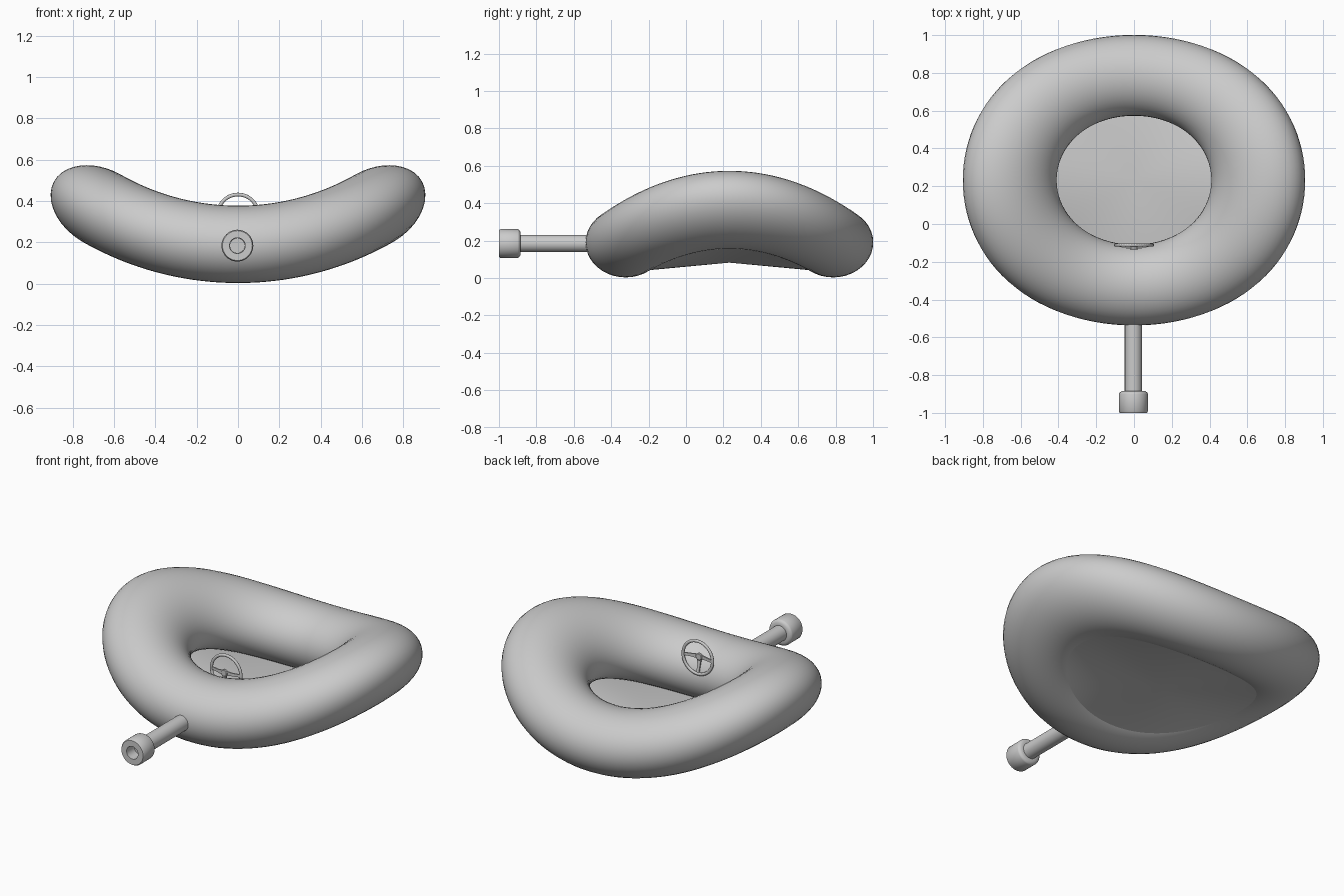
import bpy, bmesh
from math import sin, cos, pi, radians
from mathutils import Vector, Matrix

cube = bpy.data.objects.get("Cube")
if cube:
    bpy.data.objects.remove(cube)

grey = bpy.data.materials.new("light_grey")
grey.use_nodes = True
COLOR = (0.6, 0.6, 0.6, 1)
grey.diffuse_color = COLOR
grey.node_tree.nodes["Principled BSDF"].inputs["Base Color"].default_value = COLOR

CENTRE_Y, MID_Z = 0.232, 0.19      # ring centre
BEND = 1.33                        # bend radius at the tube's mid height
STRETCH = 1.24                     # ring is wider than long
RING, TUBE_W, TUBE_H = 0.555, 0.214, 0.187


def finish(bm, name, angle=40):
    bmesh.ops.recalc_face_normals(bm, faces=bm.faces)
    mesh = bpy.data.meshes.new(name)
    bm.to_mesh(mesh)
    bm.free()
    mesh.materials.append(grey)
    obj = bpy.data.objects.new(name, mesh)
    bpy.context.collection.objects.link(obj)
    bpy.ops.object.select_all(action='DESELECT')
    obj.select_set(True)
    bpy.context.view_layer.objects.active = obj
    bpy.ops.object.shade_smooth_by_angle(angle=radians(angle))
    return obj


def bent(radius, height, t):
    """Point of the flat oval ring, curled upwards at both sides."""
    a = radius * STRETCH * cos(t) / BEND
    rho = BEND - height
    return Vector((rho * sin(a), CENTRE_Y + radius * sin(t),
                   MID_Z + BEND - rho * cos(a)))


def loft(bm, loops, closed=False):
    """Bridge rows of points, each row a closed loop."""
    rows = [[bm.verts.new(p) for p in loop] for loop in loops]
    n = len(rows[0])
    for i in range(len(rows) if closed else len(rows) - 1):
        a, b = rows[i], rows[(i + 1) % len(rows)]
        for j in range(n):
            k = (j + 1) % n
            bm.faces.new((a[j], a[k], b[k], b[j]))
    return rows


def lathe_y(name, profile, x, z, segments=40):
    """Turn (y, radius) points about a front-to-back axis; cap both ends."""
    bm = bmesh.new()
    turns = [2 * pi * i / segments for i in range(segments)]
    rows = loft(bm, [[(x + r * cos(t), y, z + r * sin(t)) for t in turns]
                     for y, r in profile])
    bm.faces.new(rows[0])
    bm.faces.new(rows[-1])
    return finish(bm, name, 35)


# Inflated ring
bm = bmesh.new()
N, M = 112, 40
loft(bm, [[bent(RING + TUBE_W * cos(2 * pi * j / M), TUBE_H * sin(2 * pi * j / M),
                2 * pi * i / N) for j in range(M)] for i in range(N)], closed=True)
finish(bm, "inflated_ring", 80)

# Thin floor: a fan from the middle to the lower inside of the ring
bm = bmesh.new()
rim = [bm.verts.new(bent(0.425, -0.148, 2 * pi * i / N)) for i in range(N)]
hub = bm.verts.new((0, CENTRE_Y, 0.082))
for i in range(N):
    bm.faces.new((hub, rim[i], rim[(i + 1) % N]))
floor = finish(bm, "floor", 80)
if floor.data.polygons[0].normal.z < 0:
    floor.data.flip_normals()

# Stem and hollow nozzle at the front
lathe_y("stem", [(-0.47, 0.046), (-0.895, 0.046)], -0.003, 0.184)
lathe_y("nozzle", [(-0.885, 0.046), (-0.885, 0.062), (-0.893, 0.074), (-0.9, 0.077),
                   (-0.992, 0.077), (-1.0, 0.072), (-1.0, 0.038), (-0.93, 0.036)],
        -0.003, 0.184)

# Steering wheel: rim, dished hub and three spokes
WHEEL = Vector((0, -0.112, 0.333))
bm = bmesh.new()
loft(bm, [[WHEEL + Vector(((0.098 + 0.009 * cos(s)) * cos(t), 0.008 * sin(s),
                           (0.098 + 0.009 * cos(s)) * sin(t)))
           for s in (2 * pi * j / 12 for j in range(12))]
          for t in (2 * pi * i / 48 for i in range(48))], closed=True)
finish(bm, "steering_wheel_rim", 80)
lathe_y("steering_wheel_hub", [(-0.136, 0.017), (-0.133, 0.021), (-0.122, 0.021),
                               (-0.119, 0.017)], 0, WHEEL.z, 24)
for name, turn in (("left", 0), ("right", pi), ("lower", pi / 2)):
    bm = bmesh.new()
    spin = Matrix.Rotation(turn, 3, 'Y')
    rows = loft(bm, [[WHEEL + spin @ Vector((d, y + dy, dz * w))
                      for dy, dz in ((-0.004, -1), (-0.004, 1), (0.004, 1), (0.004, -1))]
                     for d, y, w in ((0.01, -0.016, 0.014), (0.045, -0.012, 0.009),
                                     (0.097, 0, 0.008))])
    bm.faces.new(rows[0])
    bm.faces.new(rows[-1])
    finish(bm, name + "_wheel_spoke", 30)
